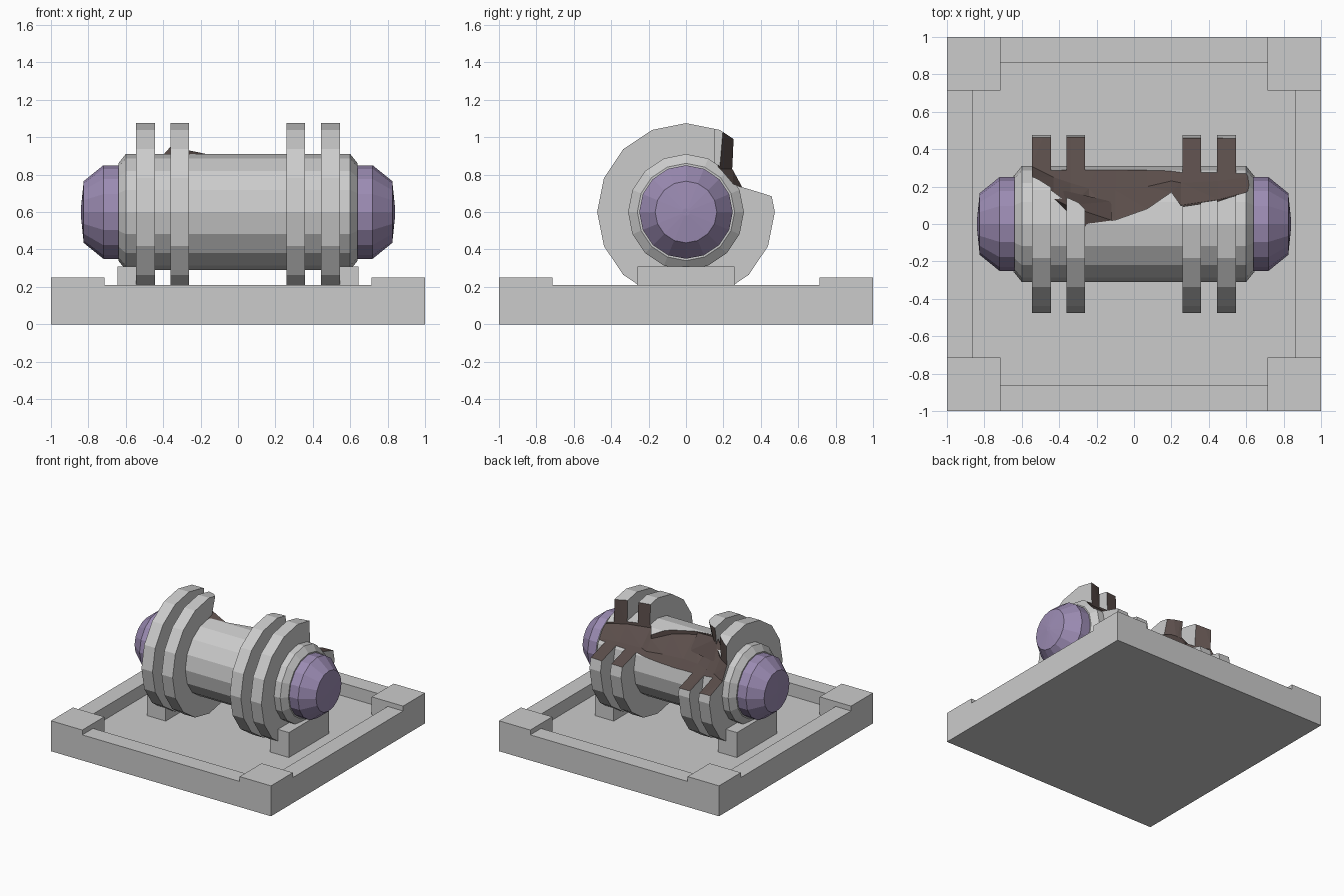
import bpy, bmesh
from math import sin, cos, pi

if "Cube" in bpy.data.objects:
    bpy.data.objects.remove(bpy.data.objects["Cube"])

def material(name, rgb):
    m = bpy.data.materials.new(name)
    m.diffuse_color = (*rgb, 1)
    m.use_nodes = True
    m.node_tree.nodes["Principled BSDF"].inputs["Base Color"].default_value = m.diffuse_color
    return m

PURPLE = material("purple", (0.33, 0.26, 0.45))
DARK = material("dark", (0.105, 0.076, 0.07))
AXIS_Z = 0.6

def finish(name, bm, mats=()):
    bmesh.ops.remove_doubles(bm, verts=bm.verts, dist=1e-5)
    bmesh.ops.recalc_face_normals(bm, faces=bm.faces)
    me = bpy.data.meshes.new(name)
    bm.to_mesh(me)
    bm.free()
    for m in mats:
        me.materials.append(m)
    ob = bpy.data.objects.new(name, me)
    bpy.context.collection.objects.link(ob)
    return ob

def box(name, x0, x1, y0, y1, z0, z1):
    bm = bmesh.new()
    bmesh.ops.create_cube(bm, size=1)
    for v in bm.verts:
        v.co = ((x0 + x1) / 2 + v.co.x * (x1 - x0),
                (y0 + y1) / 2 + v.co.y * (y1 - y0),
                (z0 + z1) / 2 + v.co.z * (z1 - z0))
    return finish(name, bm)

def loft(bm, rings):
    rows = [[bm.verts.new(p) for p in r] for r in rings]
    n = len(rows[0])
    for a, b in zip(rows, rows[1:]):
        for i in range(n):
            j = (i + 1) % n
            bm.faces.new((a[i], a[j], b[j], b[i]))
    bm.faces.new(rows[0])
    bm.faces.new(rows[-1])

def lathe(name, profile, mats=(), n=16):
    bm = bmesh.new()
    loft(bm, [[(x, r * sin(2 * pi * i / n), AXIS_Z + r * cos(2 * pi * i / n))
               for i in range(n)] for x, r in profile])
    return finish(name, bm, mats)

# Base tray: floor, low rims and raised corner blocks
box("base_floor", -0.98, 0.98, -0.98, 0.98, 0, 0.105)
for s in (-1, 1):
    lo, hi = sorted((s * 0.86, s))
    box("side_rim", lo, hi, -0.715, 0.715, 0, 0.21)
    box("end_rim", -0.715, 0.715, lo, hi, 0, 0.21)
    cx = sorted((s * 0.715, s))
    for t in (-1, 1):
        box("corner_block", *cx, *sorted((t * 0.715, t)), 0, 0.25)
    # Cradle blocks under the cylinder
    box("cradle", *sorted((s * 0.475, s * 0.645)), -0.26, 0.26, 0.09, 0.31)
    # Purple end caps, slightly domed
    lathe("end_cap", [(s * 0.6, 0.25), (s * 0.72, 0.25),
                      (s * 0.825, 0.165), (s * 0.84, 0.02)], [PURPLE])

# Cylinder body and four collars
cut_parts = [lathe("cylinder_body", [(-0.64, 0.26), (-0.6, 0.31), (0.6, 0.31), (0.64, 0.26)],
                   [None, DARK])]
for x in (-0.495, -0.312, 0.308, 0.495):
    cut_parts.append(lathe("collar", [(x - 0.05, 0.475), (x + 0.05, 0.475)], [None, DARK]))

# Jagged damage cutter: x, wall top y, corner (y, z), middle (y, z), outer z
sections = [
    (-0.80, 0.36, 0.34, 0.84, 0.38, 0.74, 0.62),
    (-0.55, 0.27, 0.25, 0.83, 0.31, 0.72, 0.61),
    (-0.43, 0.21, 0.17, 0.83, 0.25, 0.73, 0.61),
    (-0.34, 0.18, 0.10, 0.86, 0.22, 0.73, 0.61),
    (-0.24, 0.13, 0.00, 0.88, 0.19, 0.74, 0.61),
    (-0.10, 0.05, 0.02, 0.88, 0.18, 0.74, 0.61),
    (0.07, 0.10, 0.08, 0.86, 0.20, 0.74, 0.62),
    (0.20, 0.18, 0.17, 0.82, 0.23, 0.74, 0.63),
    (0.25, 0.08, 0.10, 0.87, 0.22, 0.75, 0.64),
    (0.45, 0.11, 0.13, 0.86, 0.23, 0.75, 0.64),
    (0.60, 0.16, 0.17, 0.84, 0.25, 0.75, 0.64),
    (0.80, 0.26, 0.26, 0.82, 0.31, 0.76, 0.65),
]
bm = bmesh.new()
loft(bm, [[(x, w, 1.3), (x, cy, cz), (x, my, mz), (x, 0.6, oz), (x, 0.6, 1.3)]
          for x, w, cy, cz, my, mz, oz in sections])
bmesh.ops.triangulate(bm, faces=bm.faces)
for f in bm.faces:
    f.material_index = 1
cutter = finish("damage_cutter", bm, [None, DARK])
cutter.hide_render = True

for ob in cut_parts:
    mod = ob.modifiers.new("damage", 'BOOLEAN')
    mod.operation = 'DIFFERENCE'
    mod.solver = 'EXACT'
    mod.material_mode = 'INDEX'
    mod.object = cutter
    bpy.context.view_layer.objects.active = ob
    bpy.ops.object.modifier_apply(modifier=mod.name)
bpy.data.objects.remove(cutter)

# Dark shard standing out of the torn edge
bm = bmesh.new()
for p in [(-0.44, 0.14, 0.86), (-0.36, 0.10, 0.95), (-0.26, -0.04, 0.90),
          (-0.12, 0.02, 0.90), (-0.12, 0.12, 0.79), (-0.38, 0.18, 0.79)]:
    bm.verts.new(p)
bmesh.ops.convex_hull(bm, input=bm.verts)
finish("torn_shard", bm, [DARK])
